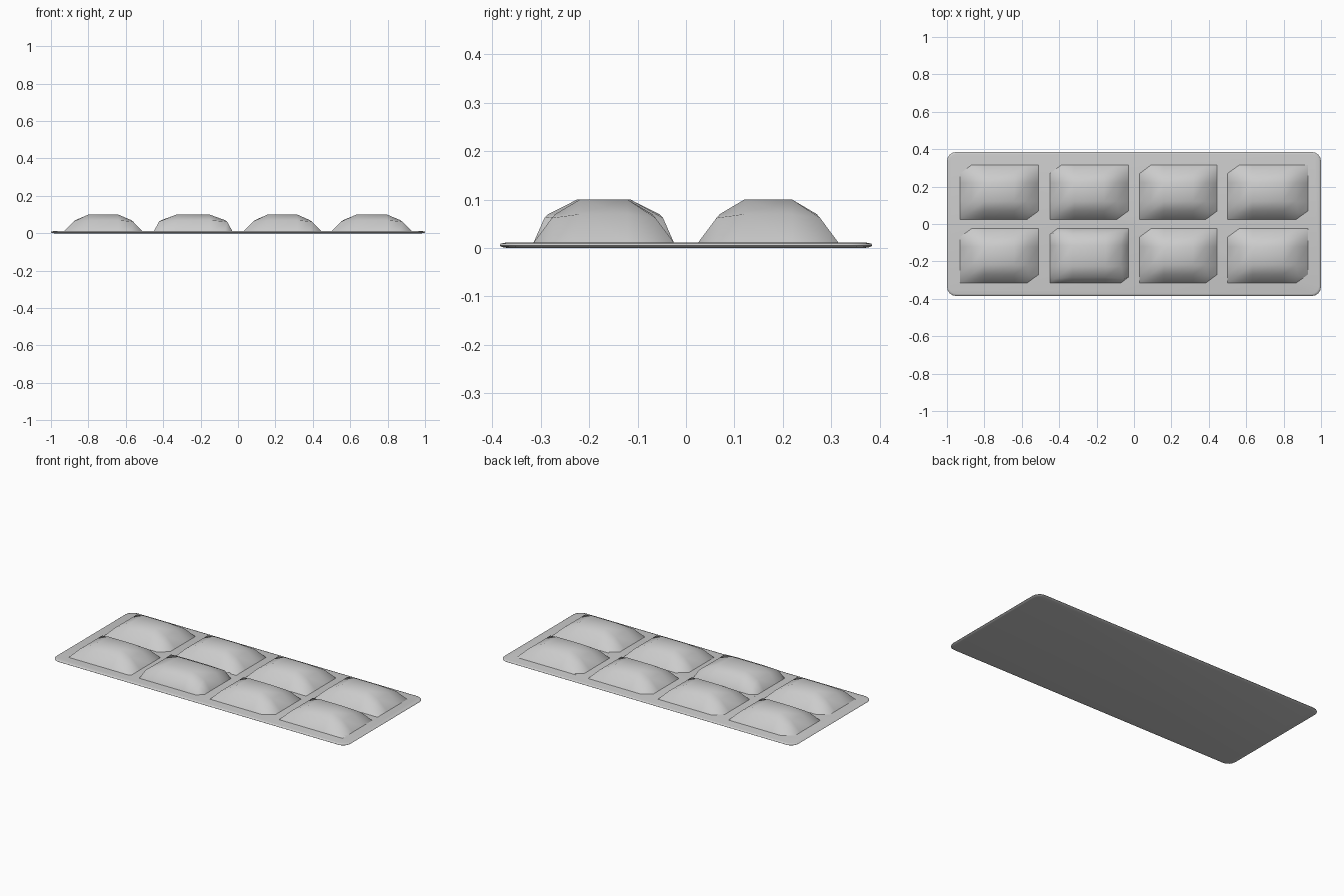
import bpy, bmesh, math

if "Cube" in bpy.data.objects:
    bpy.data.objects.remove(bpy.data.objects["Cube"], do_unlink=True)

grey = bpy.data.materials.new("light grey")
grey.use_nodes = True
color = (0.6, 0.6, 0.6, 1)
grey.diffuse_color = color
grey.node_tree.nodes["Principled BSDF"].inputs["Base Color"].default_value = color

HALF_X, HALF_Y, PLATE_TOP = 1.0, 0.385, 0.011


def finish(bm, name, angle):
    bmesh.ops.recalc_face_normals(bm, faces=bm.faces)
    mesh = bpy.data.meshes.new(name)
    bm.to_mesh(mesh)
    bm.free()
    mesh.materials.append(grey)
    obj = bpy.data.objects.new(name, mesh)
    bpy.context.collection.objects.link(obj)
    bpy.ops.object.select_all(action='DESELECT')
    obj.select_set(True)
    bpy.context.view_layer.objects.active = obj
    bpy.ops.object.shade_smooth_by_angle(angle=math.radians(angle))
    return obj


def rounded_ring(bm, inset, z, radius=0.05, steps=4):
    """Rounded rectangle of vertices, shrunk by inset."""
    ring = []
    for quarter, (sx, sy) in enumerate([(1, 1), (-1, 1), (-1, -1), (1, -1)]):
        for i in range(steps + 1):
            a = math.pi / 2 * (quarter + i / steps)
            r = radius - inset
            ring.append(bm.verts.new((sx * (HALF_X - radius) + r * math.cos(a),
                                      sy * (HALF_Y - radius) + r * math.sin(a), z)))
    return ring


def base_plate():
    bm = bmesh.new()
    # Edge profile, from the underside up to the top
    profile = [(0.016, 0), (0.004, 0.002), (0, 0.005), (0.002, 0.009), (0.012, PLATE_TOP)]
    rings = [rounded_ring(bm, inset, z) for inset, z in profile]
    for low, high in zip(rings, rings[1:]):
        for i in range(len(low)):
            j = (i + 1) % len(low)
            bm.faces.new((low[i], low[j], high[j], high[i]))
    bm.faces.new(rings[0])
    bm.faces.new(rings[-1])
    finish(bm, "base_plate", 60)


def cushion(name, x0, x1, y0, y1, fx, fy):
    """Domed pad on a six by six net; fx and fy place its two inner rings."""
    xs = [0, *fx, 1 - fx[1], 1 - fx[0], 1]
    ys = [0, *fy, 1 - fy[1], 1 - fy[0], 1]
    heights = [PLATE_TOP, 0.07, 0.1]
    bm = bmesh.new()
    net = []
    for i, u in enumerate(xs):
        row = []
        for j, v in enumerate(ys):
            a, b = min(i, 5 - i), min(j, 5 - j)
            z = heights[min(a, b)]
            # The shoulder corners sit lower and further out
            if a == b == 1:
                z = 0.062
                u2, v2 = 0.5 + (u - 0.5) * 1.07, 0.5 + (v - 0.5) * 1.07
            else:
                u2, v2 = u, v
            row.append(bm.verts.new((x0 + u2 * (x1 - x0), y0 + v2 * (y1 - y0), z)))
        net.append(row)
    for i in range(5):
        for j in range(5):
            bm.faces.new((net[i][j], net[i + 1][j], net[i + 1][j + 1], net[i][j + 1]))
    finish(bm, name, 75)


base_plate()

# Two rows of four pads; one front pad is fuller than the rest
columns = [(-0.93, -0.51), (-0.45, -0.03), (0.03, 0.445), (0.5, 0.93)]
rows = {"front": (-0.315, -0.025), "back": (0.025, 0.315)}
for row, (y0, y1) in rows.items():
    for n, (x0, x1) in enumerate(columns):
        full = row == "front" and n == 1
        fx = (0.095, 0.29) if full else (0.145, 0.31)
        fy = (0.105, 0.31) if full else (0.155, 0.33)
        cushion(f"{row}_cushion_{n + 1}", x0, x1, y0, y1, fx, fy)
